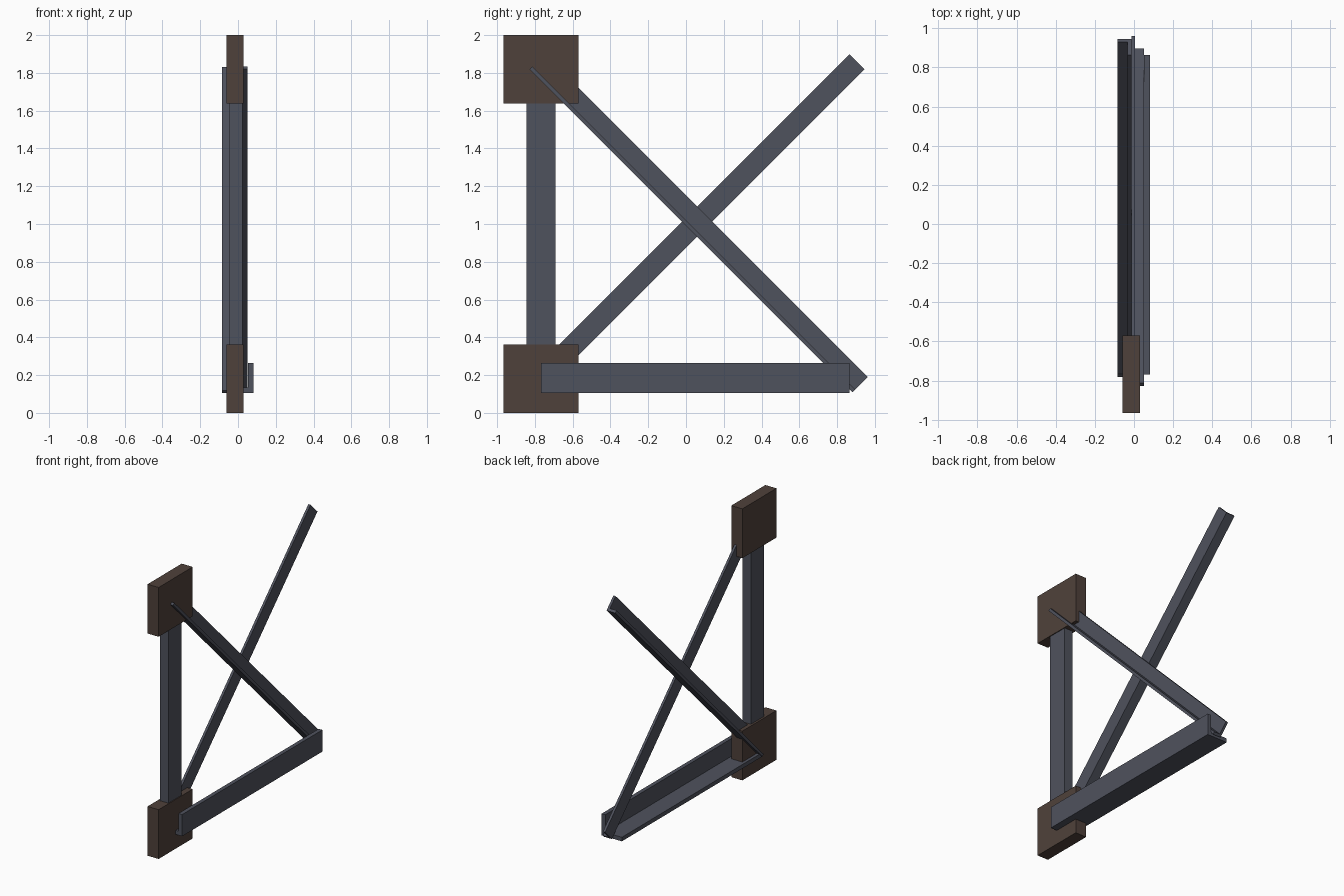
import bpy, bmesh
from mathutils import Vector

cube = bpy.data.objects.get("Cube")
if cube:
    bpy.data.objects.remove(cube, do_unlink=True)


def material(name, color):
    mat = bpy.data.materials.new(name)
    mat.use_nodes = True
    mat.diffuse_color = (*color, 1)
    mat.node_tree.nodes["Principled BSDF"].inputs["Base Color"].default_value = (*color, 1)
    return mat


steel = material("slate_steel", (0.078, 0.084, 0.11))
rust = material("brown_plate", (0.078, 0.053, 0.043))


def prism(name, outline, sweep, mat):
    """Extrude a closed outline along a vector."""
    bm = bmesh.new()
    face = bm.faces.new([bm.verts.new(p) for p in outline])
    new = bmesh.ops.extrude_face_region(bm, geom=[face])["geom"]
    verts = [v for v in new if isinstance(v, bmesh.types.BMVert)]
    bmesh.ops.translate(bm, verts=verts, vec=sweep)
    bmesh.ops.recalc_face_normals(bm, faces=bm.faces)
    mesh = bpy.data.meshes.new(name)
    bm.to_mesh(mesh)
    bm.free()
    mesh.materials.append(mat)
    obj = bpy.data.objects.new(name, mesh)
    bpy.context.collection.objects.link(obj)
    return obj


def box(name, low, high, mat):
    (x0, y0, z0), (x1, y1, z1) = low, high
    outline = [(x0, y0, z0), (x1, y0, z0), (x1, y1, z0), (x0, y1, z0)]
    return prism(name, outline, Vector((0, 0, z1 - z0)), mat)


def angle_beam(name, start, end, side, rise, width, height, t_flange, t_web):
    """L-section: a flange along side and a web along rise, sharing the start corner."""
    start, end = Vector(start), Vector(end)
    u, v = Vector(side).normalized(), Vector(rise).normalized()
    section = [(0, 0), (width, 0), (width, t_flange), (t_web, t_flange),
               (t_web, height), (0, height)]
    return prism(name, [start + u * a + v * b for a, b in section], end - start, steel)


# Gusset plates at the two corners
for name, z in (("lower_plate", 0), ("upper_plate", 1.637)):
    box(name, (-0.06, -0.967, z), (0.03, -0.57, z + 0.363), rust)

# Upright between the plates
box("upright_post", (-0.045, -0.845, 0.18), (0.024, -0.692, 1.82), steel)

# Bottom chord, web on the outer side and flange along its base
angle_beam("bottom_chord", (0.082, -0.768, 0.105), (0.082, 0.865, 0.105),
           (-1, 0, 0), (0, 0, 1), 0.165, 0.16, 0.03, 0.03)

# Crossed braces, back to back
angle_beam("rising_brace", (-0.014, -0.768, 0.105), (-0.014, 0.945, 1.818),
           (-1, 0, 0), (0, -1, 1), 0.071, 0.113, 0.02, 0.018)
angle_beam("falling_brace", (-0.014, -0.828, 1.82), (-0.014, 0.882, 0.11),
           (1, 0, 0), (0, 1, 1), 0.064, 0.113, 0.02, 0.018)
